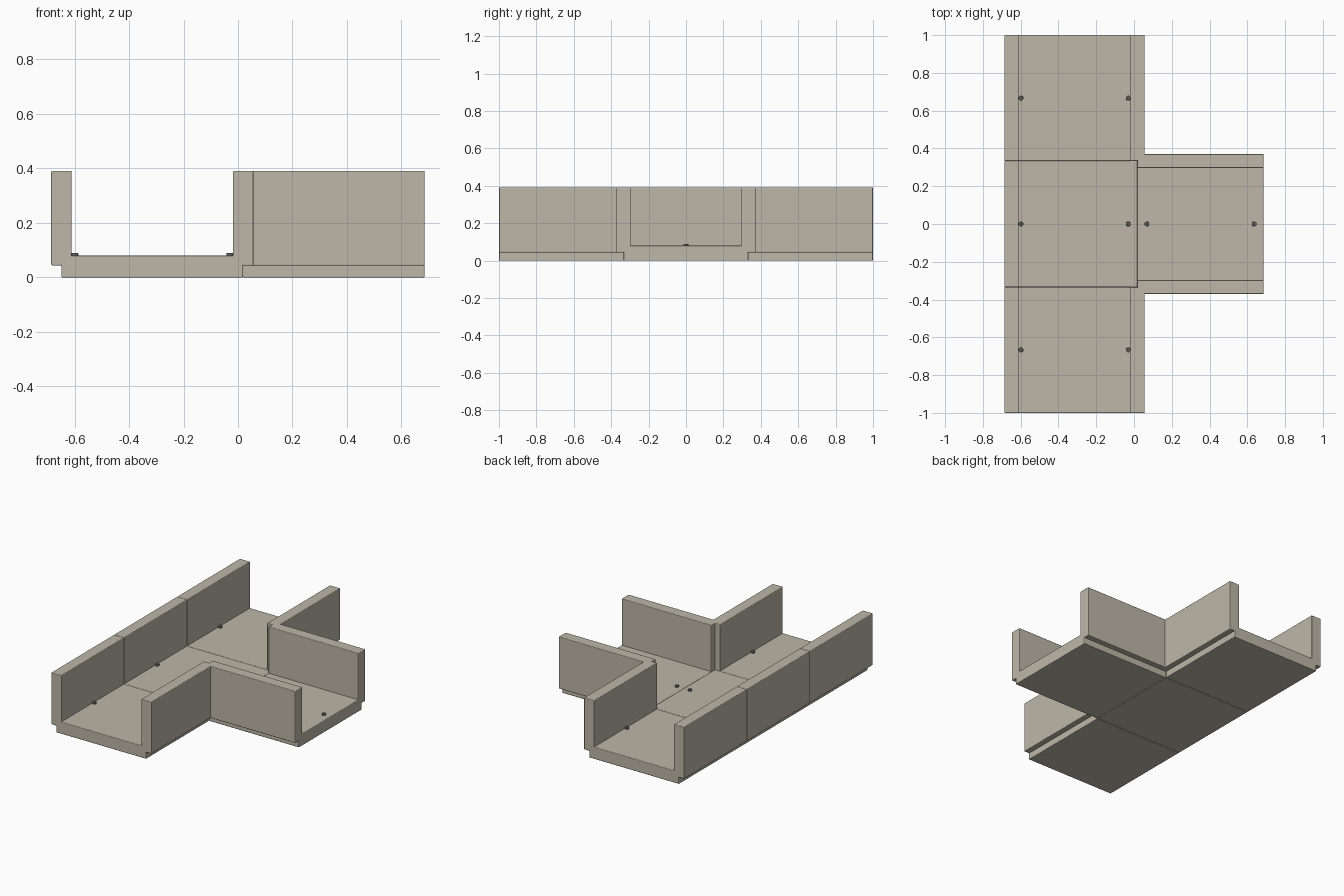
import bpy, bmesh
from mathutils import Matrix, Vector

if "Cube" in bpy.data.objects:
    bpy.data.objects.remove(bpy.data.objects["Cube"])

TILE = 2 / 3            # length and base width of one channel tile
H = TILE / 2
LEDGE, FLOOR, TOP = 0.044, 0.08, 0.391
OUT, INN = 0.371, 0.296  # wall outer / inner offset from the channel axis
MAIN_X, BRANCH_X = -0.3145, 0.352

# Cross-sections (across, z)
half = [(-H, 0), (-H, LEDGE), (-OUT, LEDGE), (-OUT, TOP), (-INN, TOP), (-INN, FLOOR)]
U_PROFILE = half + [(-u, z) for u, z in reversed(half)]
L_PROFILE = half + [(H, FLOOR), (H, 0)]


def material(name, color):
    mat = bpy.data.materials.new(name)
    mat.diffuse_color = (*color, 1)
    mat.use_nodes = True
    mat.node_tree.nodes["Principled BSDF"].inputs["Base Color"].default_value = mat.diffuse_color
    return mat


CONCRETE = material("concrete", (0.51, 0.475, 0.39))
DARK_METAL = material("dark_metal", (0.12, 0.12, 0.11))


def finish(bm, name, mat):
    bmesh.ops.recalc_face_normals(bm, faces=bm.faces[:])
    mesh = bpy.data.meshes.new(name)
    bm.to_mesh(mesh)
    bm.free()
    mesh.materials.append(mat)
    obj = bpy.data.objects.new(name, mesh)
    bpy.context.collection.objects.link(obj)
    return obj


def channel(name, profile, center, along_x=False):
    """Extrude a channel profile over one tile and round its convex edges."""
    bm = bmesh.new()
    verts = [bm.verts.new((u, -H, z)) for u, z in profile]
    face = bm.faces.new(verts)
    ext = bmesh.ops.extrude_face_region(bm, geom=[face])
    moved = [g for g in ext['geom'] if isinstance(g, bmesh.types.BMVert)]
    bmesh.ops.translate(bm, verts=moved, vec=(0, TILE, 0))
    bmesh.ops.recalc_face_normals(bm, faces=bm.faces[:])
    edges = [e for e in bm.edges if e.is_convex and e.calc_face_angle(0) > 0.5]
    bmesh.ops.bevel(bm, geom=edges, offset=0.004, segments=3,
                    profile=0.5, affect='EDGES')
    rot = Matrix.Rotation(1.5707963, 4, 'Z') if along_x else Matrix()
    bm.transform(Matrix.Translation(Vector(center)) @ rot)
    return finish(bm, name, CONCRETE)


def bolt(name, x, y):
    """Small low bolt head on the channel floor."""
    bm = bmesh.new()
    bmesh.ops.create_cone(bm, cap_ends=True, segments=12, radius1=0.013,
                          radius2=0.012, depth=0.014,
                          matrix=Matrix.Translation((x, y, FLOOR + 0.003)))
    return finish(bm, name, DARK_METAL)


# Straight end tiles, junction tile with one wall, and side branch
channel("front_channel", U_PROFILE, (MAIN_X, -TILE, 0))
channel("junction_channel", L_PROFILE, (MAIN_X, 0, 0))
channel("back_channel", U_PROFILE, (MAIN_X, TILE, 0))
channel("branch_channel", U_PROFILE, (BRANCH_X, 0, 0), along_x=True)

# Pairs of floor bolts on every tile
for label, cx, cy in [("front", MAIN_X, -TILE), ("junction", MAIN_X, 0),
                      ("back", MAIN_X, TILE), ("branch", BRANCH_X, 0)]:
    for side, s in (("left", -1), ("right", 1)):
        bolt(f"{label}_bolt_{side}", cx + s * 0.284, cy)
